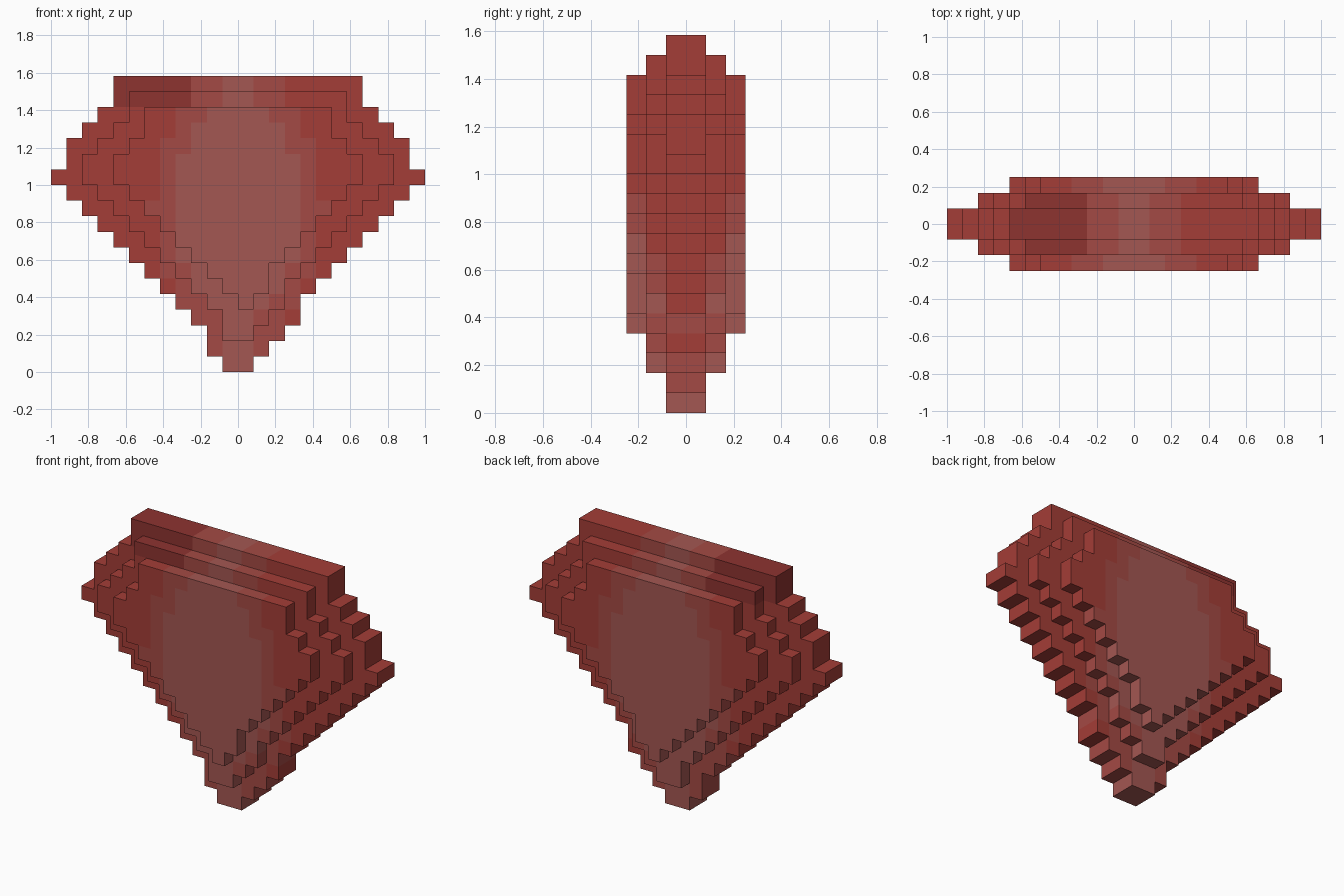
import bpy, bmesh, math

if "Cube" in bpy.data.objects:
    bpy.data.objects.remove(bpy.data.objects["Cube"])

U = 1 / 12  # one block

# Left and right half-widths of the core slice, one entry per row from the bottom
RIGHT = [1, 2, 3, 4, 4, 5, 6, 7, 8, 9, 10, 11, 12, 11, 11, 10, 9, 8, 8]
LEFT = RIGHT[:2] + [2, 3] + RIGHT[4:]


def shrink(cells):
    """Keep only cells whose eight neighbours are all filled."""
    return {(x, z) for x, z in cells
            if all((x + i, z + k) in cells for i in (-1, 0, 1) for k in (-1, 0, 1))}


# Three stepped slices, mirrored front to back
core = {(x, z) for z, (l, r) in enumerate(zip(LEFT, RIGHT)) for x in range(-l, r)}
middle = shrink(core)
outer = shrink(middle)
blocks = set()
for i, cells in enumerate((core, middle, outer)):
    for x, z in cells:
        blocks |= {(x, i, z), (x, -i - 1, z)}


def shade(x, z):
    """Material band: pale heart, soft rim, darker upper left, plain red."""
    d, h = abs(x + 0.5), z + 0.5
    half = max(1, 4 * math.sqrt(max(0, 1 - ((h - 10.5) / 7.5) ** 2)))
    if d <= half:
        return 2
    if d <= half + 1.5:
        return 1
    return 3 if x < -1 and z >= 17 else 0


# Exposed block faces only
bm = bmesh.new()
for b in blocks:
    for axis in range(3):
        for s in (0, 1):
            n = list(b)
            n[axis] += 2 * s - 1
            if tuple(n) in blocks:
                continue
            u, v = (axis + 1) % 3, (axis + 2) % 3
            corners = []
            for du, dv in ((0, 0), (1, 0), (1, 1), (0, 1)):
                p = list(b)
                p[axis] += s
                p[u] += du
                p[v] += dv
                corners.append(bm.verts.new([c * U for c in p]))
            f = bm.faces.new(corners if s else corners[::-1])
            f.material_index = shade(b[0], b[2])
bmesh.ops.remove_doubles(bm, verts=bm.verts, dist=1e-4)

mesh = bpy.data.meshes.new("gem")
bm.to_mesh(mesh)
bm.free()
for name, col in (("red", (0.37, 0.047, 0.038)), ("soft_red", (0.37, 0.068, 0.058)),
                  ("pale_red", (0.37, 0.095, 0.085)), ("dark_red", (0.27, 0.033, 0.03))):
    mat = bpy.data.materials.new(name)
    mat.diffuse_color = (*col, 1)
    mat.use_nodes = True
    mat.node_tree.nodes["Principled BSDF"].inputs["Base Color"].default_value = mat.diffuse_color
    mesh.materials.append(mat)
bpy.context.collection.objects.link(bpy.data.objects.new("gem", mesh))
